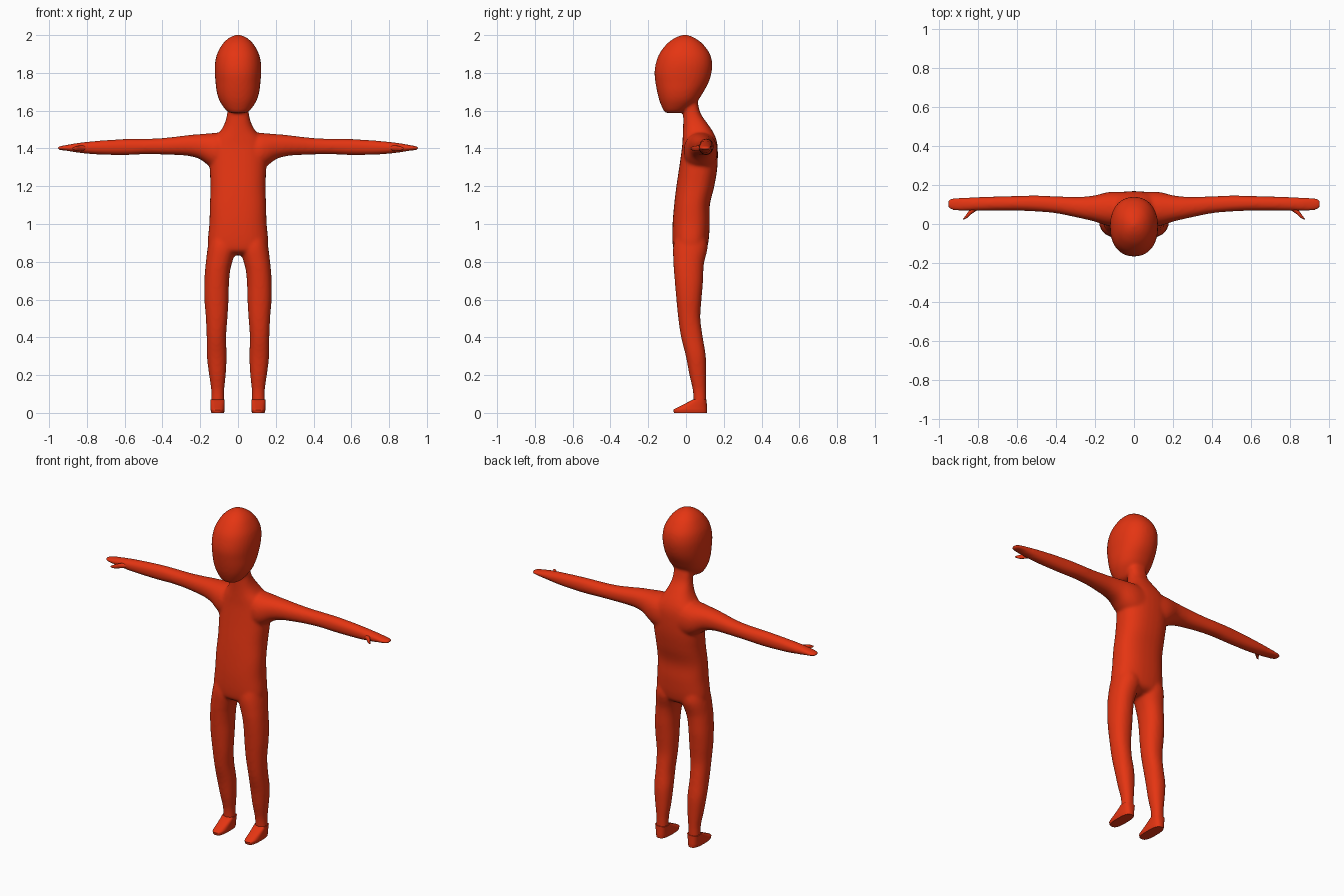
import bpy, bmesh, math

red = bpy.data.materials.new("red")
red.diffuse_color = (0.78, 0.035, 0.006, 1)


def spline(rings, steps):
    """Catmull-Rom interpolation through a list of equal-length tuples."""
    out = []
    for i in range(len(rings) - 1):
        p0, p1, p2 = rings[max(i - 1, 0)], rings[i], rings[i + 1]
        p3 = rings[min(i + 2, len(rings) - 1)]
        for k in range(steps):
            t = k / steps
            out.append([0.5 * (2 * b + (c - a) * t + (2 * a - 5 * b + 4 * c - d) * t * t
                               + (3 * b - a - 3 * c + d) * t ** 3)
                        for a, b, c, d in zip(p0, p1, p2, p3)])
    return out + [list(rings[-1])]


def loft(bm, rings, axis="z", side=1, power=2.2, steps=4, n=32):
    """Skin rings (t, u0, u1, v0, v1); u,v are x,y along z, or y,z along x."""
    loops = []
    for t, u0, u1, v0, v1 in spline(rings, steps):
        loop = []
        for k in range(n):
            a = 2 * math.pi * k / n
            c, s = math.cos(a), math.sin(a)
            u = (u0 + u1) / 2 + (u1 - u0) / 2 * math.copysign(abs(c) ** (2 / power), c)
            v = (v0 + v1) / 2 + (v1 - v0) / 2 * math.copysign(abs(s) ** (2 / power), s)
            x, y, z = (u, v, t) if axis == "z" else (t, u, v)
            loop.append(bm.verts.new((x * side, y, z)))
        loops.append(loop)
    for a, b in zip(loops, loops[1:]):
        for k in range(n):
            bm.faces.new((a[k], a[(k + 1) % n], b[(k + 1) % n], b[k]))
    bm.faces.new(loops[0])
    bm.faces.new(loops[-1])


def finish(name, bm, angle=40):
    bmesh.ops.recalc_face_normals(bm, faces=bm.faces)
    me = bpy.data.meshes.new(name)
    bm.to_mesh(me)
    bm.free()
    me.materials.append(red)
    ob = bpy.data.objects.new(name, me)
    bpy.context.collection.objects.link(ob)
    bpy.ops.object.select_all(action="DESELECT")
    ob.select_set(True)
    bpy.context.view_layer.objects.active = ob
    bpy.ops.object.shade_smooth_by_angle(angle=math.radians(angle))
    return ob


def sym(z, w, y0, y1):
    return (z, -w, w, y0, y1)


body = bmesh.new()

# head: egg shape leaning forward to the chin
loft(body, [sym(1.587, .035, -.105, -.035), sym(1.60, .062, -.118, .0),
            sym(1.65, .097, -.14, .06), sym(1.70, .113, -.153, .093),
            sym(1.75, .119, -.162, .12), sym(1.80, .123, -.167, .135),
            sym(1.85, .122, -.16, .139), sym(1.90, .111, -.142, .127),
            sym(1.95, .084, -.105, .092), sym(1.98, .055, -.068, .055),
            sym(1.995, .028, -.038, .025), sym(2.002, .006, -.012, .0)])

# neck and torso
loft(body, [sym(.835, .08, -.02, .05), sym(.855, .14, -.06, .10),
            sym(.90, .160, -.071, .118), sym(1.0, .152, -.071, .126),
            sym(1.1, .149, -.063, .126), sym(1.2, .146, -.051, .15),
            sym(1.3, .150, -.036, .166), sym(1.4, .150, -.022, .168),
            sym(1.45, .130, -.018, .16), sym(1.49, .095, -.016, .142),
            sym(1.53, .072, -.015, .115), sym(1.58, .058, -.015, .08),
            sym(1.63, .055, -.015, .065), sym(1.67, .05, -.015, .06)], power=2.4)

for s in (-1, 1):
    # arm with flared shoulder and flattened hand
    loft(body, [(.05, .0, .165, 1.27, 1.485), (.11, -.012, .166, 1.285, 1.483),
                (.15, -.005, .16, 1.305, 1.48), (.20, .012, .147, 1.342, 1.476),
                (.25, .024, .141, 1.358, 1.472), (.30, .035, .139, 1.364, 1.466),
                (.40, .055, .142, 1.368, 1.455), (.50, .064, .146, 1.369, 1.451),
                (.60, .068, .144, 1.365, 1.450), (.75, .068, .140, 1.368, 1.440),
                (.85, .067, .136, 1.378, 1.429), (.91, .068, .136, 1.388, 1.418),
                (.94, .073, .131, 1.391, 1.413), (.957, .085, .118, 1.395, 1.408)],
         axis="x", side=s)
    # leg
    loft(body, [(.95, .03, .145, -.05, .10), (.88, .008, .16, -.068, .115),
                (.80, .030, .170, -.067, .097), (.75, .042, .175, -.064, .092),
                (.68, .048, .179, -.058, .089), (.60, .050, .178, -.051, .082),
                (.50, .056, .170, -.041, .076), (.40, .063, .166, -.026, .089),
                (.30, .060, .165, -.001, .105), (.20, .065, .153, .018, .107),
                (.12, .073, .142, .036, .106), (.05, .073, .143, .040, .107)],
         side=s)

skin = finish("body", body)
rm = skin.modifiers.new("merge", "REMESH")
rm.mode = "VOXEL"
rm.voxel_size = 0.008
rm.use_smooth_shade = True
sm = skin.modifiers.new("blend", "SMOOTH")
sm.factor = 0.5
sm.iterations = 10

for s, label in ((-1, "right"), (1, "left")):
    # foot: flat sole, low toe wedge rising to the ankle
    bm = bmesh.new()
    loft(bm, [(0, .074, .141, -.063, .110), (.016, .071, .145, -.067, .111),
              (.024, .071, .145, -.055, .111), (.045, .071, .145, -.012, .110),
              (.072, .071, .145, .038, .109)], side=s, power=2.8, steps=2)
    finish(label + "_foot", bm)
    # thumb: small hook in front of the hand
    bm = bmesh.new()
    loft(bm, [(.795, .075, .10, 1.397, 1.413), (.815, .064, .095, 1.389, 1.415),
              (.835, .050, .080, 1.387, 1.415), (.852, .034, .060, 1.387, 1.413),
              (.866, .026, .040, 1.391, 1.409), (.877, .022, .028, 1.396, 1.404)],
         axis="x", side=s, n=16)
    finish(label + "_thumb", bm)
